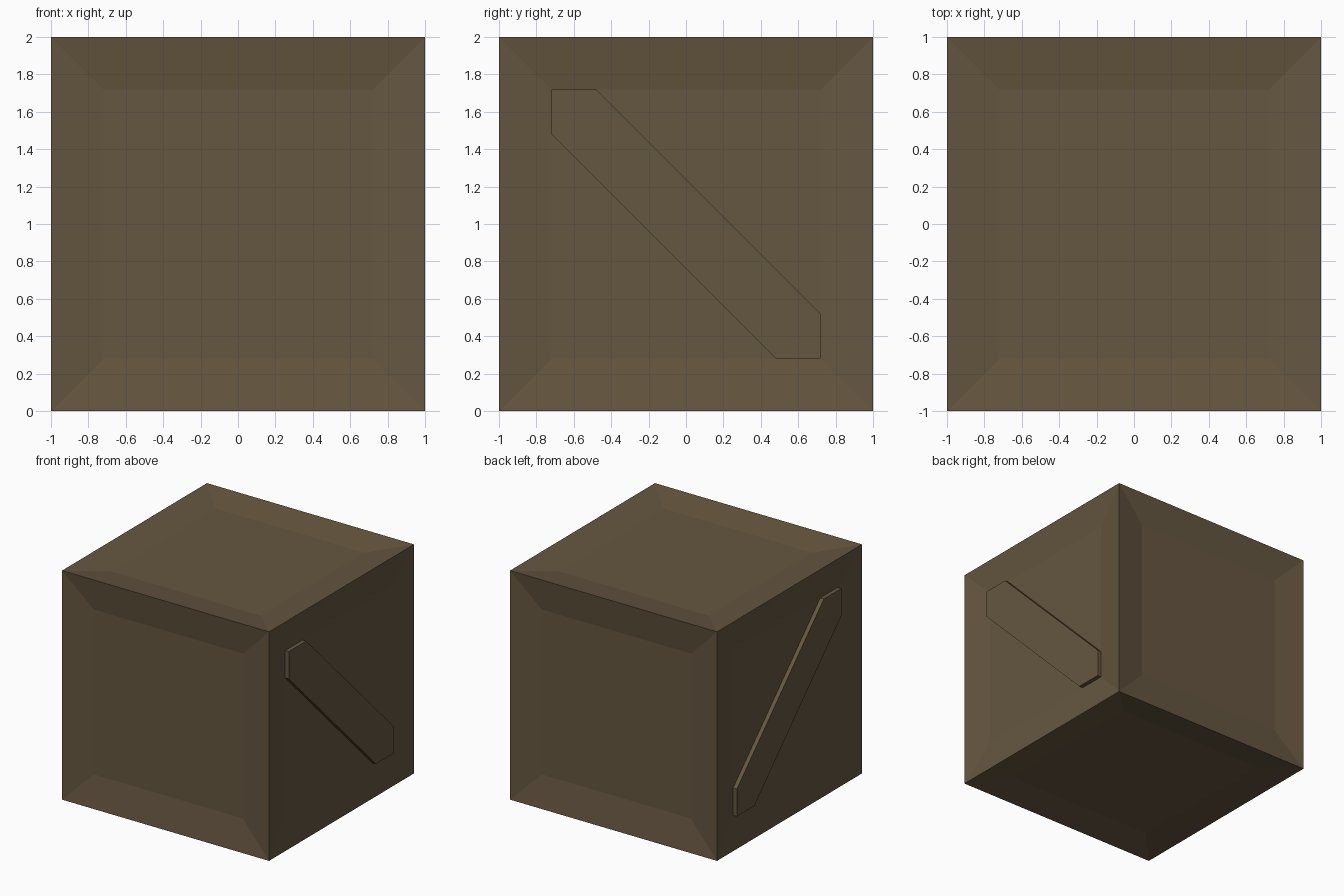
import bpy
import bmesh
from mathutils import Matrix

SIZE = 2.0      # outer edge of the crate
RIM = 0.28      # width of the frame around each panel
DEPTH = 0.04    # how far panels sit below the frame
BRACE = 0.24    # brace corner offset along the panel edge
BRACE_GAP = 0.004

default = bpy.data.objects.get("Cube")
if default:
    bpy.data.objects.remove(default, do_unlink=True)

wood = bpy.data.materials.new("brown wood")
wood.use_nodes = True
colour = (0.130, 0.093, 0.051, 1.0)
wood.diffuse_color = colour
bsdf = next(n for n in wood.node_tree.nodes if n.type == "BSDF_PRINCIPLED")
bsdf.inputs["Base Color"].default_value = colour
bsdf.inputs["Roughness"].default_value = 0.9


def make_object(name, bm):
    bmesh.ops.recalc_face_normals(bm, faces=bm.faces)
    mesh = bpy.data.meshes.new(name)
    bm.to_mesh(mesh)
    bm.free()
    mesh.materials.append(wood)
    obj = bpy.data.objects.new(name, mesh)
    bpy.context.collection.objects.link(obj)
    return obj


# Crate body: a cube whose six faces are inset and pushed inward
bm = bmesh.new()
bmesh.ops.create_cube(bm, size=SIZE, matrix=Matrix.Translation((0, 0, SIZE / 2)))
panels = list(bm.faces)
bmesh.ops.inset_individual(bm, faces=panels, thickness=RIM, use_even_offset=True)
for face in panels:
    bmesh.ops.translate(bm, verts=face.verts, vec=-face.normal * DEPTH)
make_object("crate_body", bm)


# Diagonal braces: upper front to lower back on both sides
def add_brace(name, side):
    h = SIZE / 2 - RIM
    k = h - BRACE
    outline = [(-h, h), (-h, k), (k, -h), (h, -h), (h, -k), (-k, h)]
    inner = side * (SIZE / 2 - DEPTH)
    bm = bmesh.new()
    verts = [bm.verts.new((inner, y, z + SIZE / 2)) for y, z in outline]
    base = bm.faces.new(verts)
    top = bmesh.ops.extrude_face_region(bm, geom=[base], use_keep_orig=True)
    moved = [v for v in top["geom"] if isinstance(v, bmesh.types.BMVert)]
    bmesh.ops.translate(bm, verts=moved, vec=(side * (DEPTH - BRACE_GAP), 0, 0))
    make_object(name, bm)


add_brace("left_brace", 1)
add_brace("right_brace", -1)
